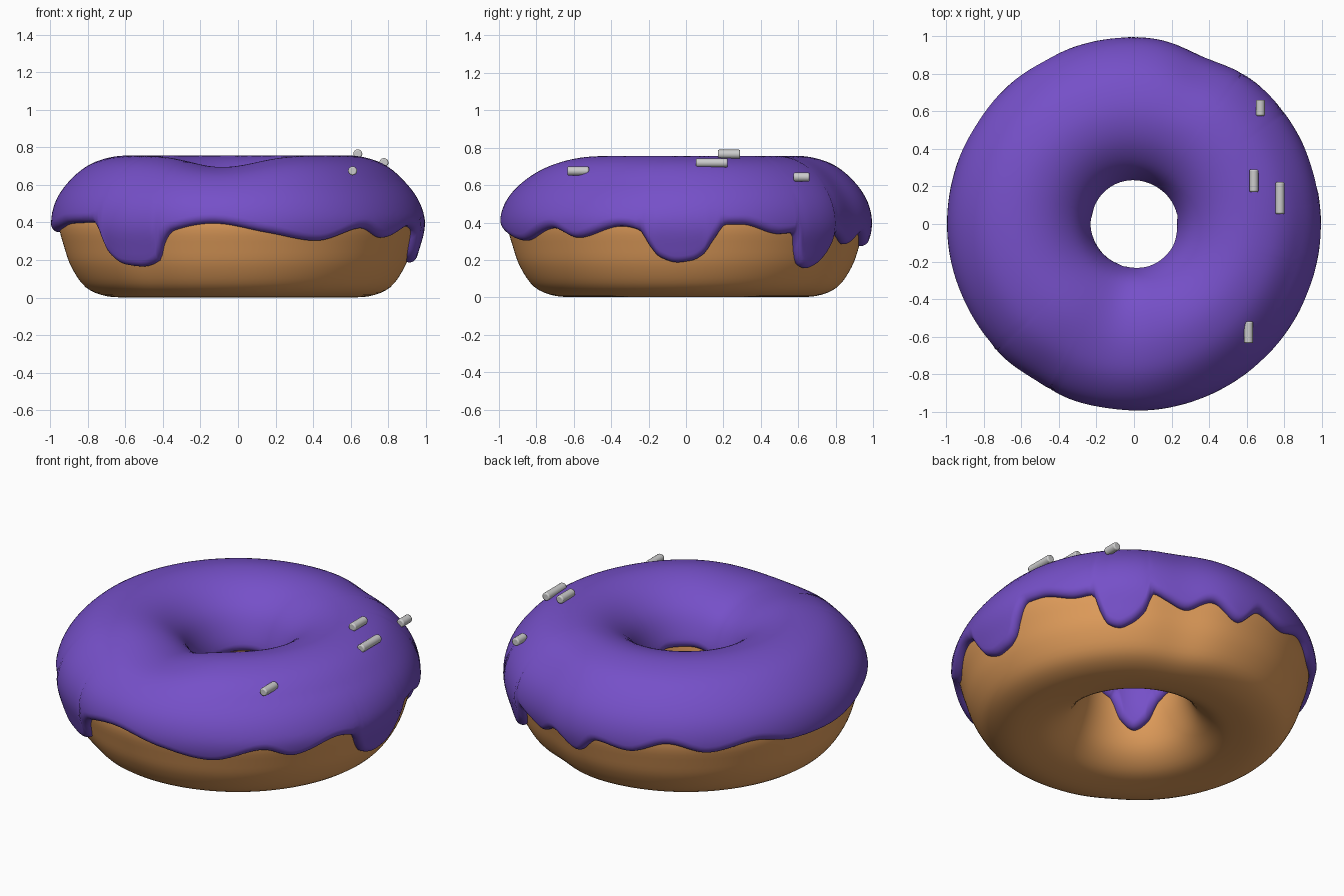
import bpy, bmesh, math
from mathutils import Vector

if "Cube" in bpy.data.objects:
    bpy.data.objects.remove(bpy.data.objects["Cube"])

SEG = 300

def material(name, color):
    m = bpy.data.materials.new(name)
    m.diffuse_color = (*color, 1)
    m.use_nodes = True
    m.node_tree.nodes["Principled BSDF"].inputs["Base Color"].default_value = m.diffuse_color
    return m

def catmull(p0, p1, p2, p3, t):
    return 0.5 * (2 * p1 + (p2 - p0) * t + (2 * p0 - 5 * p1 + 4 * p2 - p3) * t * t
                  + (3 * p1 - p0 - 3 * p2 + p3) * t ** 3)

def bump(deg, centre, width):
    d = (deg - centre + 180) % 360 - 180
    return math.exp(-(d / width) ** 2)

def keyed(keys, deg):
    """Smooth periodic interpolation of (angle, value) keys without overshoot."""
    deg %= 360
    ks = [(a - 360, v) for a, v in keys[-2:]] + keys + [(a + 360, v) for a, v in keys[:2]]

    def tangent(i):
        m0, m1 = [(ks[j + 1][1] - ks[j][1]) / (ks[j + 1][0] - ks[j][0]) for j in (i - 1, i)]
        return 2 * m0 * m1 / (m0 + m1) if m0 * m1 > 0 else 0

    for i in range(1, len(ks) - 2):
        (a, va), (b, vb) = ks[i], ks[i + 1]
        if a <= deg <= b:
            t, w = (deg - a) / (b - a), b - a
            return (va * (1 + 2 * t) * (1 - t) ** 2 + vb * t * t * (3 - 2 * t)
                    + w * tangent(i) * t * (1 - t) ** 2 - w * tangent(i + 1) * t * t * (1 - t))

def place(r, z, deg):
    """Hand-made unevenness, then swing the profile point round the axis."""
    if r > 0.5:
        k = min(1, (r - 0.5) / 0.4)
        r -= k * (0.032 * bump(deg, 67, 11) + 0.012 * bump(deg, 238, 9))
        r -= k * 0.03 * bump(deg, 328, 38) * min(1, max(0, (z - 0.42) / 0.2))
    z -= 0.05 * bump(deg, 262, 24) * max(0, z / 0.72) ** 4
    a = math.radians(deg)
    return Vector((r * math.cos(a), r * math.sin(a), z))

def swept(name, rings, mat):
    """Closed tube skinned through a ring of closed loops."""
    bm = bmesh.new()
    vs = [[bm.verts.new(p) for p in ring] for ring in rings]
    n = len(vs[0])
    for i in range(len(vs)):
        a, b = vs[i], vs[(i + 1) % len(vs)]
        for j in range(n):
            bm.faces.new((a[j], b[j], b[(j + 1) % n], a[(j + 1) % n]))
    bmesh.ops.recalc_face_normals(bm, faces=bm.faces)
    for f in bm.faces:
        f.smooth = True
    me = bpy.data.meshes.new(name)
    bm.to_mesh(me)
    bm.free()
    me.materials.append(mat)
    ob = bpy.data.objects.new(name, me)
    bpy.context.collection.objects.link(ob)
    return ob

# Cross-section of the dough (radius, height), from the foot, over the top, into the hole
ctrl = [Vector(p) for p in (
    (.70, .008), (.81, .055), (.885, .16), (.925, .27), (.953, .39), (.928, .505), (.85, .61),
    (.745, .683), (.6, .714), (.46, .685), (.345, .6), (.285, .48), (.27, .36), (.29, .24),
    (.35, .11), (.45, .03), (.57, .005))]
N = len(ctrl)
SUB = 12
profile = [catmull(ctrl[i - 1], ctrl[i], ctrl[(i + 1) % N], ctrl[(i + 2) % N], s / SUB)
           for i in range(N) for s in range(SUB)]
angles = [360 * i / SEG for i in range(SEG)]

dough_mat = material("dough", (.76, .34, .105))
icing_mat = material("icing", (.18, .08, .58))
swept("dough", [[place(p.x, p.y, d) for p in profile[::3]] for d in angles], dough_mat)

# Lower edge of the icing: height by angle, outside and inside the hole
outer_edge = [
    (2, .2), (6, .235), (9, .31), (13, .39), (18, .39), (31, .34), (36.5, .345), (38.5, .25),
    (41, .18), (45, .16), (49, .18), (54, .25), (56.5, .345), (61, .32), (68, .285), (77, .345),
    (87, .275), (95, .37), (106, .345), (119, .405), (132, .355), (148, .395), (162, .355),
    (178, .35), (192, .37), (203, .395), (218, .4), (220.5, .35), (223, .24), (229, .18),
    (236, .17), (242.5, .2), (245.5, .3), (249, .36), (262, .4), (279, .35), (296, .305),
    (313, .37), (323, .32), (339, .38), (345, .36), (348, .28), (351, .22), (357, .19)]
inner_edge = [
    (0, .32), (15, .40), (60, .38), (110, .40), (150, .38), (165, .33), (182, .38), (200, .34),
    (215, .24), (230, .2), (245, .25), (260, .37), (300, .42), (325, .42), (348, .38)]

# Arc-length table along the part of the profile the icing can cover
path = profile[SUB:14 * SUB + 1]
dist = [0.0]
for a, b in zip(path, path[1:]):
    dist.append(dist[-1] + (b - a).length)

def at(s):
    """Point and outward normal at arc length s."""
    i = 0
    while i < len(dist) - 2 and dist[i + 1] < s:
        i += 1
    t = (s - dist[i]) / (dist[i + 1] - dist[i])
    lo, hi = max(i - 2, 0), min(i + 3, len(path) - 1)
    d = (path[hi] - path[lo]).normalized()
    return path[i].lerp(path[i + 1], t), Vector((d.y, -d.x))

def arc_at_height(z, outside):
    order = range(len(path) - 1) if outside else range(len(path) - 1, 0, -1)
    step = 1 if outside else -1
    for i in order:
        a, b = path[i].y, path[i + step].y
        if a <= z <= b:
            return dist[i] + (dist[i + step] - dist[i]) * (z - a) / (b - a)

def steepness(keys, deg, r):
    """Cosine of the edge's slope, so steep drip sides are rounded too."""
    m = (keyed(keys, deg + 1) - keyed(keys, deg - 1)) / (r * math.radians(2))
    return max(0.35, 1 / math.hypot(1, m))

# Icing: raised layer with a rounded rim, closed underneath inside the dough
COLS, THICK, RIM = 56, 0.042, 0.045
rings = []
for d in angles:
    s0 = arc_at_height(keyed(outer_edge, d), True)
    s1 = arc_at_height(keyed(inner_edge, d), False)
    c0, c1 = steepness(outer_edge, d, .95), steepness(inner_edge, d, .27)
    r0, r1 = RIM / c0, RIM / c1
    top, under = [], []
    for j in range(COLS + 1):
        if j <= 8:
            s = s0 + r0 * (1 - math.cos(j / 8 * math.pi / 2))
        elif j >= COLS - 8:
            s = s1 - r1 * (1 - math.cos((COLS - j) / 8 * math.pi / 2))
        else:
            s = s0 + r0 + (s1 - s0 - r0 - r1) * (j - 8) / (COLS - 16)
        e = max(0, min(1, (s - s0) / r0, (s1 - s) / r1))
        h = THICK * math.sqrt(max(0, 1 - (1 - e) ** 2))
        p, n = at(s)
        q = p + n * h
        top.append(place(q.x, q.y, d))
        if j % 4 == 0:
            q = p - n * 0.012
            under.append(place(q.x, q.y, d))
    rings.append(top + under[::-1])
swept("icing", rings, icing_mat)

# Sprinkles: little rods lying along y
for i, (x, y, z, length) in enumerate((
        (.61, -.577, .675, .115), (.638, .23, .765, .12),
        (.777, .138, .719, .17), (.673, .618, .643, .085))):
    bpy.ops.mesh.primitive_cylinder_add(vertices=16, radius=.024, depth=length,
                                        location=(x, y, z), rotation=(math.pi / 2, 0, 0))
    ob = bpy.context.object
    ob.name = f"sprinkle_{i + 1}"
    bev = ob.modifiers.new("rounded_ends", "BEVEL")
    bev.width, bev.segments, bev.limit_method = .007, 2, "ANGLE"
    bpy.ops.object.shade_smooth_by_angle(angle=math.radians(40))
